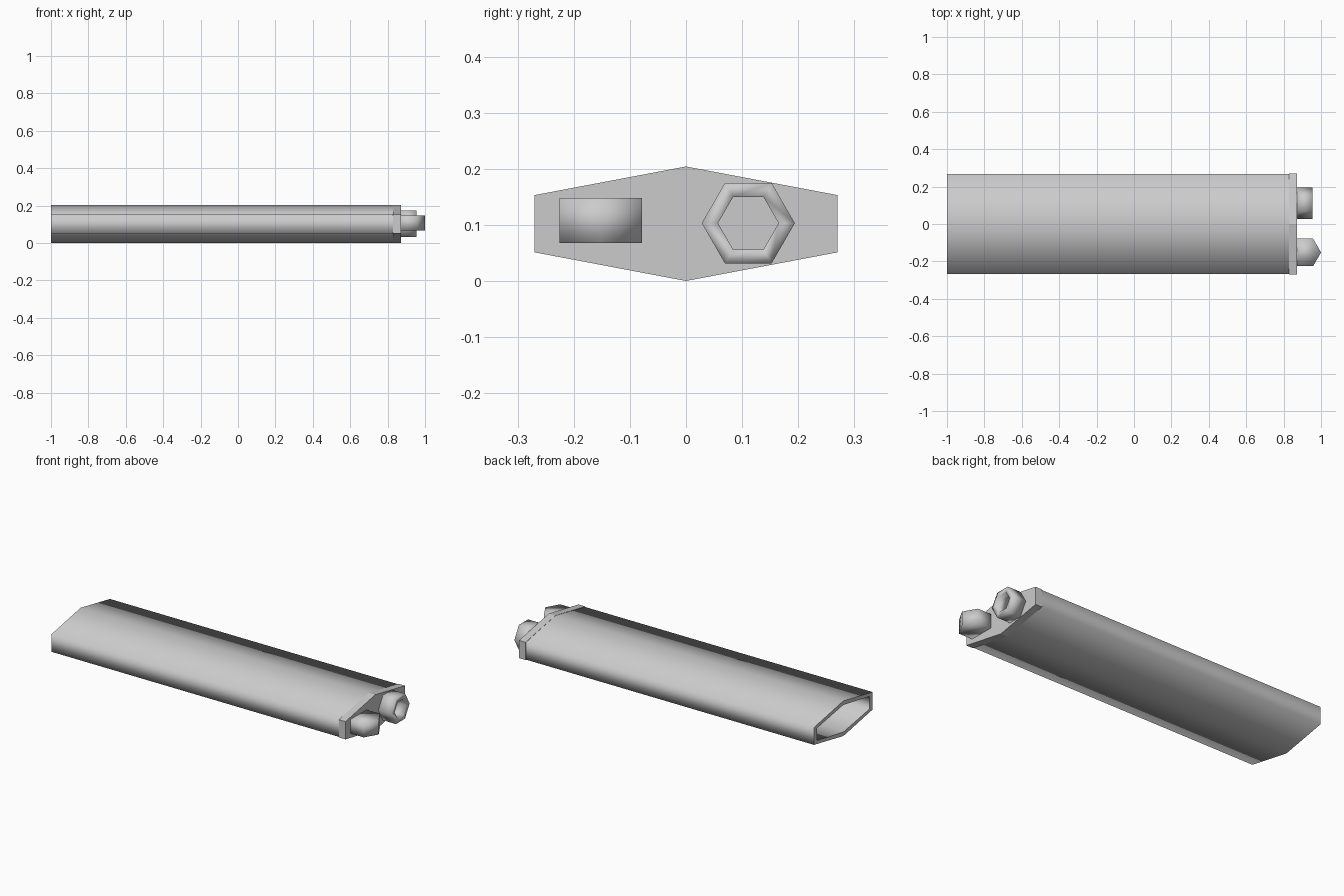
import bpy, bmesh
from math import cos, sin, pi, radians
from mathutils import Matrix, Vector

if "Cube" in bpy.data.objects:
    bpy.data.objects.remove(bpy.data.objects["Cube"])


def sleeve_profile(hw, side, top):
    # Wide hexagon in the YZ plane, centred on z = 0
    return [(hw, side), (0, top), (-hw, side), (-hw, -side), (0, -top), (hw, -side)]


def hexagon(r):
    return [(r * cos(i * pi / 3), r * sin(i * pi / 3)) for i in range(6)]


def loft(name, loops, location, smooth=True, close=False, rot=None):
    # loops: list of (x, profile); joined in order, capped or closed into a ring
    bm = bmesh.new()
    rings = [[bm.verts.new((x, y, z)) for y, z in prof] for x, prof in loops]
    pairs = list(zip(rings, rings[1:]))
    if close:
        pairs.append((rings[-1], rings[0]))
    for a, b in pairs:
        n = len(a)
        for i in range(n):
            j = (i + 1) % n
            bm.faces.new((a[i], a[j], b[j], b[i]))
    if not close:
        bm.faces.new(rings[0])
        bm.faces.new(rings[-1])
    if rot:
        bm.transform(rot)
    bmesh.ops.recalc_face_normals(bm, faces=bm.faces[:])
    for f in bm.faces:
        f.smooth = smooth
    mesh = bpy.data.meshes.new(name)
    bm.to_mesh(mesh)
    bm.free()
    ob = bpy.data.objects.new(name, mesh)
    ob.location = location
    bpy.context.collection.objects.link(ob)
    return ob


def smooth_by_angle(ob, angle):
    bpy.ops.object.select_all(action='DESELECT')
    ob.select_set(True)
    bpy.context.view_layer.objects.active = ob
    bpy.ops.object.shade_smooth_by_angle(angle=radians(angle))


MID = 0.102

# Hollow sleeve, open at the -x end
outer = sleeve_profile(0.266, 0.05, 0.101)
inner = sleeve_profile(0.238, 0.036, 0.078)
sleeve = loft("sleeve", [(0.83, outer), (-1.0, outer), (-1.0, inner), (0.83, inner)],
              (0, 0, MID), close=True)
smooth_by_angle(sleeve, 80)

# End cap carrying the two fittings
cap = sleeve_profile(0.27, 0.051, 0.102)
loft("end_cap", [(0.83, cap), (0.872, cap)], (0, 0, MID), smooth=False)

# Hex socket facing +x
loft("hex_socket", [(-0.045, hexagon(0.083)), (0.04, hexagon(0.083)),
                    (0.04, hexagon(0.054)), (-0.045, hexagon(0.054))],
     (0.915, 0.111, 0.103), close=True)

# Solid hex knob standing upright, one corner pointing to +x
knob_rot = Matrix.Rotation(-pi / 2, 4, 'Y') @ Matrix.Rotation(0, 4, 'X')
loft("hex_knob", [(-0.04, hexagon(0.085)), (0.04, hexagon(0.085))],
     (0.915, -0.152, 0.108), rot=knob_rot @ Matrix.Rotation(pi / 2, 4, 'X'))
